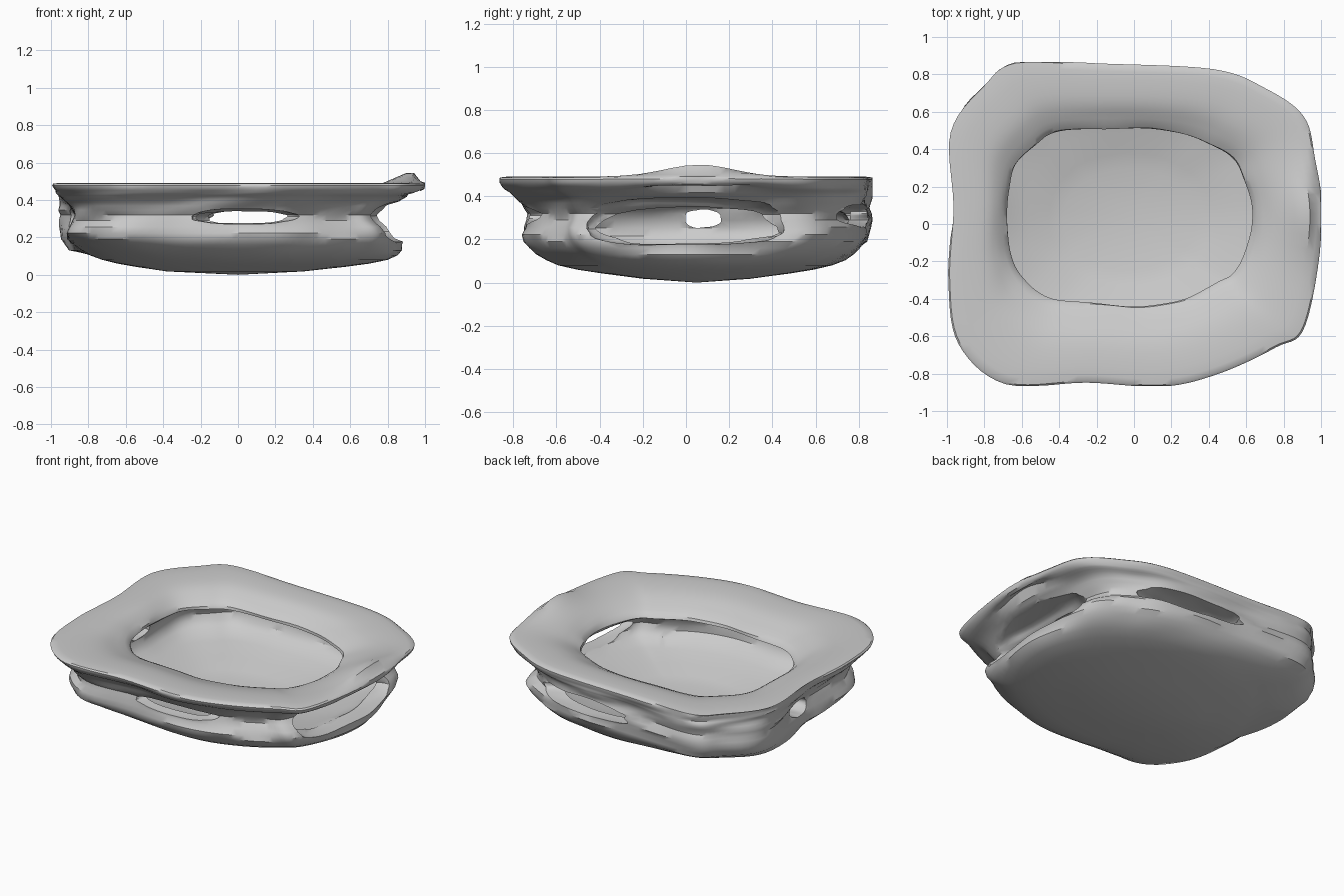
import bpy, bmesh, math
from mathutils import Vector, noise

if "Cube" in bpy.data.objects:
    bpy.data.objects.remove(bpy.data.objects["Cube"])

# irregular rounded-rectangle plan of the rim (unit square)
PLAN = [(.96, .4), (.9, .66), (.7, .83), (.42, .95), (-.2, .985), (-.63, 1), (-.8, .86),
        (-.98, .57), (-.965, .1), (-.985, -.35), (-.93, -.74), (-.68, -.985), (-.25, -.975),
        (.15, -1), (.45, -.92), (.75, -.76), (.91, -.62), (1, 0)]

# section, from under the bowl, over the rim and back inside: xmin, xmax, ymin, ymax, z
SECTION = [
    (-.38, .35, -.2, .3, .018), (-.73, .8, -.59, .68, .08), (-.92, .88, -.75, .84, .19),
    (-.89, .78, -.74, .85, .32), (-.95, .88, -.8, .85, .405), (-.98, .98, -.845, .86, .44),
    (-1, 1, -.86, .86, .487), (-.84, .86, -.69, .7, .486), (-.75, .72, -.56, .6, .455),
    (-.69, .63, -.44, .52, .39), (-.79, .71, -.66, .74, .32), (-.77, .77, -.62, .7, .18),
    (-.38, .33, -.25, .3, .065)]
STEPS = 4
RIM, LIP = 6 * STEPS, 9 * STEPS  # row numbers of the outer rim and of the inner lip

def spline(pts, steps, closed):
    # Catmull-Rom curve through points of any dimension
    n, out = len(pts), []
    pick = (lambda i: Vector(pts[i % n])) if closed else (lambda i: Vector(pts[min(max(i, 0), n - 1)]))
    for i in range(n if closed else n - 1):
        a, b, c, d = (pick(i + k) for k in (-1, 0, 1, 2))
        for s in range(steps):
            t = s / steps
            out.append(.5 * (2 * b + (c - a) * t + (2 * a - 5 * b + 4 * c - d) * t * t
                             + (3 * b - a - 3 * c + d) * t ** 3))
    return out if closed else out + [pick(n - 1)]

def place(u, row, i):
    x0, x1, y0, y1, z = row
    r = u.normalized()
    # rounder towards the bottom and around the inner lip
    rnd = min(max((.2 - z) / .13, 0), 1)
    if i > RIM:
        rnd = max(rnd, .45 * max(0, 1 - abs(i - LIP) / (LIP - RIM)))
    u = u.lerp(r, rnd)
    if i < RIM and z > .12:  # full, unpinched wall at the back left corner
        x0 -= (.97 + x0) * min(max((r.y - r.x) * 2 - 1.8, 0), 1)
    rough = 0 if z > .44 else .006 + .01 * math.exp(-((z - .3) / .1) ** 2)
    k = 1 + rough * 2 * noise.noise(Vector((r.x * 3, r.y * 3, z * 22)))
    x = (x0 + x1) / 2 + (x1 - x0) / 2 * u.x * k
    y = (y0 + y1) / 2 + (y1 - y0) / 2 * u.y * k
    x, y = min(max(x, -1), 1), min(max(y, -.865), .865)
    if z > .42:  # raised lip on the right side of the rim
        f = min(max((x - .6) / .3, 0), 1)
        if x > .94:
            f *= max(.3, 1 - (x - .94) / .06)
        z += .055 * f * f * math.exp(-((y - .06) / .22) ** 2)
    return x, y, z

def new_object(name, bm):
    me = bpy.data.meshes.new(name)
    bm.to_mesh(me)
    bm.free()
    ob = bpy.data.objects.new(name, me)
    bpy.context.collection.objects.link(ob)
    return ob

def loft(name):
    bm = bmesh.new()
    loop = spline(PLAN, 7, True)
    n = len(loop)
    rings = [[bm.verts.new(place(u, row, i)) for u in loop]
             for i, row in enumerate(spline(SECTION, STEPS, False))]
    for a, b in zip(rings, rings[1:]):
        for i in range(n):
            j = (i + 1) % n
            bm.faces.new((a[i], a[j], b[j], b[i]))
    for ring, z in ((rings[0], 0), (rings[-1], .06)):
        c = bm.verts.new((0, .05, z))
        for i in range(n):
            bm.faces.new((c, ring[i], ring[(i + 1) % n]))
    bmesh.ops.recalc_face_normals(bm, faces=bm.faces)
    return new_object(name, bm)

def cut_opening(target, name, centre, size, power=.9):
    # boxy ellipsoid cutter with a ragged surface
    bm = bmesh.new()
    bmesh.ops.create_uvsphere(bm, u_segments=40, v_segments=20, radius=1)
    for v in bm.verts:
        k = 1 + .1 * noise.noise(v.co * 2.3 + Vector(centre))
        v.co = Vector([centre[i] + size[i] * k * math.copysign(abs(v.co[i]) ** power, v.co[i])
                       for i in range(3)])
    cutter = new_object(name, bm)
    cutter.hide_render = True
    mod = target.modifiers.new(name, 'BOOLEAN')
    mod.operation, mod.solver, mod.object = 'DIFFERENCE', 'EXACT', cutter
    bpy.context.view_layer.objects.active = target
    bpy.ops.object.modifier_apply(modifier=name)
    bpy.data.objects.remove(cutter)

basin = loft("rimmed_basin")

# side openings between the rim and the bowl
cut_opening(basin, "right_opening", (.9, -.01, .283), (.26, .48, .108), .65)
cut_opening(basin, "front_opening", (.04, -.76, .312), (.3, .2, .04))
cut_opening(basin, "back_opening", (.22, .8, .31), (.38, .2, .055))
cut_opening(basin, "left_opening", (-.88, .08, .3), (.18, .1, .05))

bpy.ops.object.select_all(action='DESELECT')
basin.select_set(True)
bpy.context.view_layer.objects.active = basin
bpy.ops.object.shade_smooth_by_angle(angle=math.radians(35))
